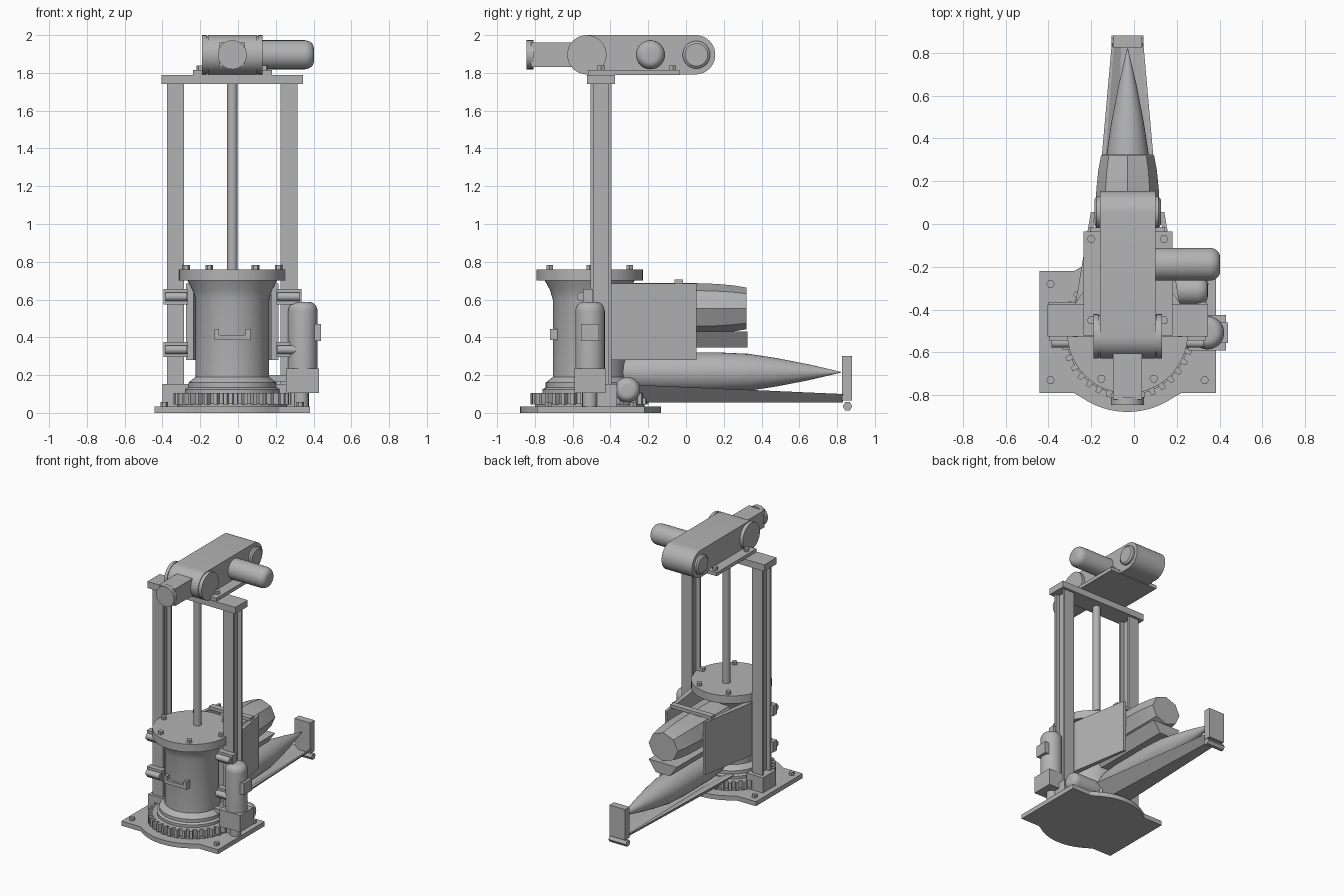
import bpy, bmesh
from math import sin, cos, pi, radians

cube = bpy.data.objects.get("Cube")
if cube:
    bpy.data.objects.remove(cube)

XC, YC = -0.03, -0.51          # axis of the hoist
SIDES = (("left", 1), ("right", -1))

steel = bpy.data.materials.new("grey_steel")
steel.use_nodes = True
GREY = (0.45, 0.45, 0.45, 1)
steel.diffuse_color = GREY
steel.node_tree.nodes["Principled BSDF"].inputs["Base Color"].default_value = GREY


def loft(name, rings, smooth=False):
    """Skin a list of equal-length rings of points and cap both ends."""
    bm = bmesh.new()
    rows = [[bm.verts.new(p) for p in ring] for ring in rings]
    n = len(rows[0])
    for a, b in zip(rows, rows[1:]):
        for i in range(n):
            j = (i + 1) % n
            bm.faces.new((a[i], a[j], b[j], b[i]))
    bm.faces.new(rows[0])
    bm.faces.new(rows[-1])
    bmesh.ops.recalc_face_normals(bm, faces=bm.faces)
    mesh = bpy.data.meshes.new(name)
    bm.to_mesh(mesh)
    bm.free()
    mesh.materials.append(steel)
    ob = bpy.data.objects.new(name, mesh)
    bpy.context.collection.objects.link(ob)
    if smooth:
        bpy.ops.object.select_all(action='DESELECT')
        ob.select_set(True)
        bpy.context.view_layer.objects.active = ob
        bpy.ops.object.shade_smooth_by_angle(angle=radians(35))
    return ob


def place(axis, u, v, t):
    """Put section point (u, v) at distance t along an axis."""
    return {"x": (t, u, v), "y": (u, t, v), "z": (u, v, t)}[axis]


def prism(name, outline, axis, lo, hi, smooth=False):
    return loft(name, [[place(axis, u, v, t) for u, v in outline] for t in (lo, hi)], smooth)


def box(name, x, y, z):
    outline = [(x[0], y[0]), (x[1], y[0]), (x[1], y[1]), (x[0], y[1])]
    return prism(name, outline, "z", *z)


def turned(name, axis, centre, profile, sides=32, squash=1, smooth=True):
    """Turn a profile of (distance, radius) pairs round an axis."""
    cu, cv = centre
    angles = [2 * pi * i / sides for i in range(sides)]
    return loft(name, [[place(axis, cu + r * cos(a), cv + squash * r * sin(a), t)
                        for a in angles] for t, r in profile], smooth)


def rod(name, axis, centre, lo, hi, r, sides=32):
    return turned(name, axis, centre, [(lo, r), (hi, r)], sides, smooth=sides > 8)


def motor(name, axis, centre, lo, hi, r, dome):
    """Cylinder with a rounded far end."""
    steps = [radians(a) for a in range(0, 90, 15)]
    cap = [(hi - dome + dome * sin(a), r * (0.45 + 0.55 * cos(a))) for a in steps]
    return turned(name, axis, centre, [(lo, r)] + cap + [(hi, r * 0.4)])


def bolt(x, y, z):
    rod("bolt", "z", (x, y), z, z + 0.023, 0.02, 6)


# Base plate: a rectangle with round bulges front and back
half = [(0.412, 0.285), (0.25, 0.285)]
half += [(0.373 * cos(radians(a)), 0.373 * sin(radians(a))) for a in range(56, 125, 4)]
half += [(-0.25, 0.285), (-0.412, 0.285)]
outline = half + [(-x, -y) for x, y in half]
prism("base_plate", [(XC + x, YC + 0.005 + y) for x, y in outline], "z", 0, 0.035)
for sx in (-1, 1):
    for sy in (-1, 1):
        bolt(XC + sx * 0.36, YC + 0.005 + sy * 0.225, 0.035)

# Toothed turning ring
TEETH = 36
teeth = []
for i in range(TEETH):
    for k, r in ((0, 0.28), (0.12, 0.312), (0.48, 0.312), (0.6, 0.28)):
        a = 2 * pi * (i + k) / TEETH
        teeth.append((XC + r * cos(a), YC + r * sin(a)))
prism("toothed_ring", teeth, "z", 0.045, 0.105)
rod("ring_seat", "z", (XC, YC), 0.03, 0.05, 0.29, 48)

# Drum with flared ends and a bolted lid
turned("drum", "z", (XC, YC), [(0.1, 0.25), (0.125, 0.25), (0.135, 0.233), (0.16, 0.233),
                               (0.19, 0.195), (0.6, 0.195), (0.65, 0.21), (0.705, 0.24)], 48)
rod("drum_lid", "z", (XC, YC), 0.7, 0.76, 0.282, 48)
for i in range(6):
    bolt(XC + 0.245 * cos(i * pi / 3), YC + 0.245 * sin(i * pi / 3), 0.76)

# Handle on the front of the drum
box("handle_bar", (-0.125, 0.065), (-0.72, -0.685), (0.385, 0.413))
for side, s in SIDES:
    x = XC + s * 0.083
    box("handle_arm_" + side, (x - 0.012, x + 0.012), (-0.72, -0.655), (0.385, 0.445))

# Columns, feet, clamps and cradle walls, the same on both sides
for side, s in SIDES:
    def mx(a, b):
        return sorted((XC + s * a, XC + s * b))
    # I-beam section, open on its sides
    w, d, f, web = 0.045, 0.055, 0.04, 0.012
    beam = [(-w, -d), (w, -d), (w, -f), (web, -f), (web, f), (w, f),
            (w, d), (-w, d), (-w, f), (-web, f), (-web, -f), (-w, -f)]
    prism("column_" + side, [(XC + s * 0.3 + x, -0.45 + y) for x, y in beam], "z", 0.14, 1.745)
    box("column_foot_" + side, mx(0.23, 0.37), (-0.525, -0.365), (0.035, 0.152))
    for level, z in (("lower", 0.335), ("upper", 0.615)):
        box("clamp_block_" + level + "_" + side, mx(0.235, 0.365),
            (-0.545, -0.495), (z - 0.04, z + 0.04))
        rod("clamp_pin_" + level + "_" + side, "x", (-0.555, z), *mx(0.24, 0.355), 0.023, 16)
    # Wall closes inward towards the back
    wall = [(0.205, -0.49), (0.245, -0.49), (0.245, -0.38), (0.172, 0.055),
            (0.152, 0.055), (0.205, -0.38)]
    prism("cradle_wall_" + side, [(XC + s * x, y) for x, y in wall], "z", 0.28, 0.685)

box("cradle_tie_bar", (-0.205, 0.145), (-0.06, -0.015), (0.68, 0.705))

# Upper charge tube in its tapered trough
turned("charge_tube", "y", (XC, 0.553),
       [(-0.33, 0.15), (0.06, 0.15), (0.16, 0.146), (0.25, 0.137), (0.32, 0.124)],
       sides=8, squash=0.89)
trough = [(-0.12, 0.43), (-0.06, 0.345), (0.06, 0.345), (0.12, 0.43)]
prism("charge_trough", [(XC + x, z) for x, z in trough], "y", -0.33, 0.325)

# Lower pointed shell lying in a narrowing tray
turned("shell", "y", (XC, 0.215), [(-0.37, 0.07), (-0.28, 0.095), (-0.15, 0.105), (0.15, 0.106),
                                  (0.33, 0.098), (0.48, 0.075), (0.65, 0.042), (0.82, 0.002)])


def tray_section(y, w, top):
    pts = [(-w, top), (-0.45 * w, 0.055), (0.45 * w, 0.055), (w, top),
           (0.85 * w, top), (0.4 * w, top - 0.03), (-0.4 * w, top - 0.03), (-0.85 * w, top)]
    return [(XC + x, y, z) for x, z in pts]


loft("shell_tray", [tray_section(-0.3, 0.175, 0.15), tray_section(0.83, 0.075, 0.1)])
box("tray_end_plate", (-0.097, 0.037), (0.825, 0.88), (0.065, 0.302))
rod("tray_roller", "x", (0.855, 0.035), -0.105, 0.045, 0.025, 6)

# Upright motor with its gearbox
box("gearbox", (0.255, 0.43), (-0.59, -0.425), (0.105, 0.235))
rod("gearbox_shaft", "z", (0.335, YC), 0.035, 0.11, 0.04, 16)
box("gearbox_link", (0.12, 0.26), (-0.53, -0.49), (0.165, 0.2))
motor("upright_motor", "z", (0.343, -0.508), 0.23, 0.587, 0.078, 0.05)
box("motor_terminal_box", (0.4, 0.44), (-0.555, -0.46), (0.38, 0.47))

# Low side motor
motor("low_side_motor", "x", (-0.31, 0.122), 0.1, 0.345, 0.068, 0.05)

# Lift screw, crossbeam and winch bed
rod("lift_screw", "z", (XC, -0.45), 0.75, 1.75, 0.028, 20)
box("crossbeam", (-0.405, 0.345), (-0.525, -0.375), (1.74, 1.79))
box("winch_bed", (-0.237, 0.18), (-0.52, -0.035), (1.788, 1.815))
for x in (-0.2, 0.14):
    for y in (-0.07, -0.45):
        bolt(x, y, 1.815)

# Belt housing with round ends
R, ZT, Y1, Y2 = 0.104, 1.896, -0.525, 0.051
ends = [(Y2 + R * cos(a), ZT + R * sin(a)) for a in (radians(d) for d in range(-90, 91, 9))]
ends += [(Y1 - R * cos(a), ZT - R * sin(a)) for a in (radians(d) for d in range(-90, 91, 9))]
prism("belt_housing", ends, "x", -0.16, 0.1, True)
rod("front_pulley_case", "x", (Y1, ZT), -0.17, 0.112, 0.099)
for side, s in SIDES:
    x = XC + s * 0.148
    rod("front_pulley_rim_" + side, "x", (Y1, ZT), x - 0.012, x + 0.012, R)
turned("rear_pulley_case", "x", (0.055, ZT), [(-0.185, 0.06), (-0.175, 0.073),
                                              (0.115, 0.073), (0.125, 0.06)])

# Front drive stub and side motor of the winch
box("drive_stub", (-0.097, 0.037), (-0.82, -0.58), (1.83, 1.962))
rod("drive_stub_cap", "y", (XC, ZT), -0.845, -0.808, 0.077)
motor("winch_motor", "x", (-0.188, ZT), 0.08, 0.402, 0.077, 0.05)
